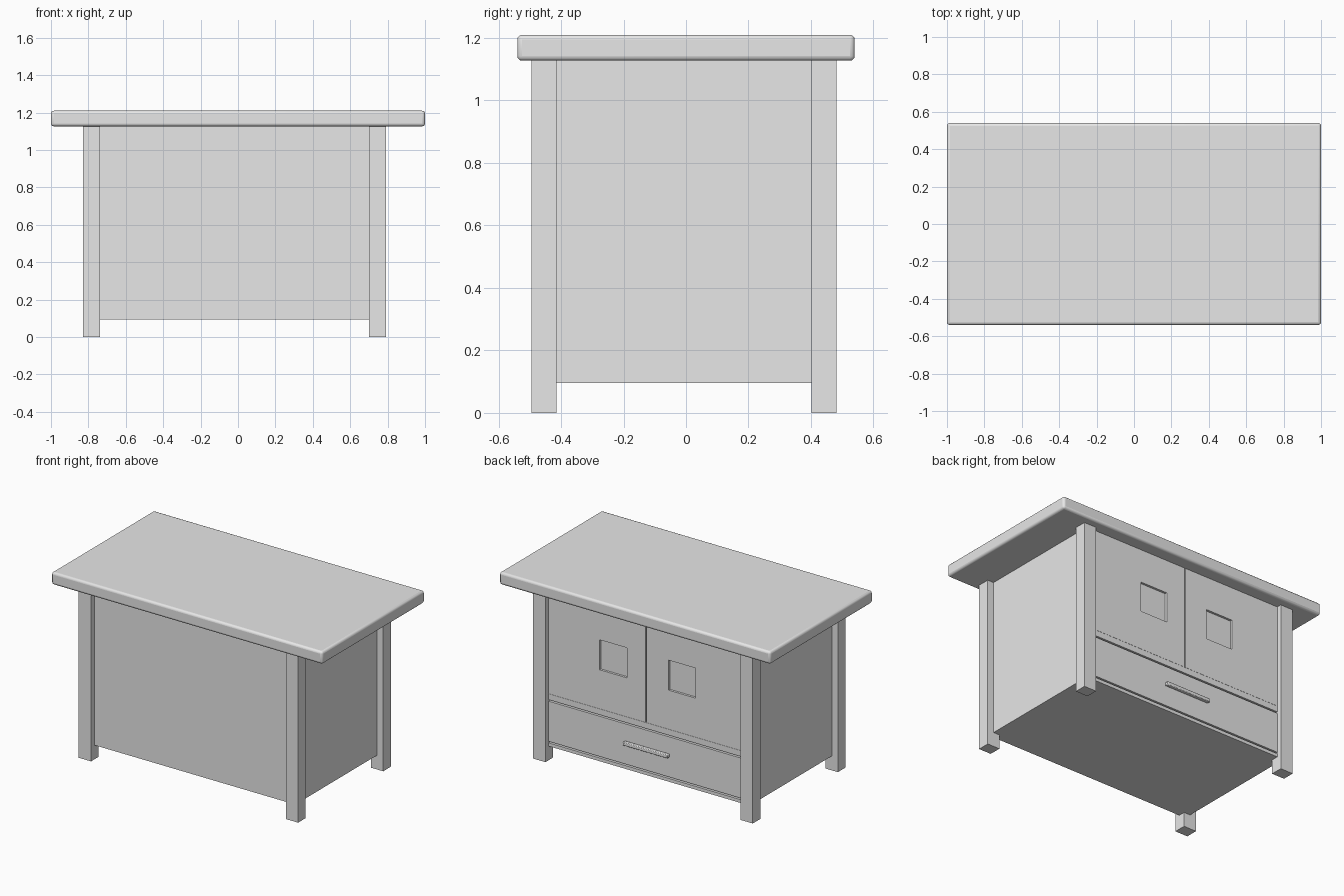
import bpy
import bmesh
from mathutils import Vector

if "Cube" in bpy.data.objects:
    bpy.data.objects.remove(bpy.data.objects["Cube"], do_unlink=True)

grey = bpy.data.materials.new("plain grey")
grey.use_nodes = True
grey.diffuse_color = (0.8, 0.8, 0.8, 1)
grey.node_tree.nodes["Principled BSDF"].inputs["Base Color"].default_value = (0.8, 0.8, 0.8, 1)


def box_mesh(lo, hi):
    lo, hi = Vector(lo), Vector(hi)
    bm = bmesh.new()
    bmesh.ops.create_cube(bm, size=1)
    for v in bm.verts:
        v.co = (lo + hi) / 2 + v.co * (hi - lo)
    return bm


def finish(name, bm):
    mesh = bpy.data.meshes.new(name)
    bm.to_mesh(mesh)
    bm.free()
    mesh.materials.append(grey)
    obj = bpy.data.objects.new(name, mesh)
    bpy.context.collection.objects.link(obj)
    return obj


def box(name, lo, hi):
    return finish(name, box_mesh(lo, hi))


def soften(obj, width, segments):
    mod = obj.modifiers.new("rounded edges", "BEVEL")
    mod.width = width
    mod.segments = segments
    bpy.ops.object.select_all(action="DESELECT")
    obj.select_set(True)
    bpy.context.view_layer.objects.active = obj
    bpy.ops.object.shade_smooth_by_angle()


def door(name, lo, hi, centre_x, centre_z, half):
    """Door leaf with a square recess in its +y face."""
    bm = box_mesh(lo, hi)
    bm.normal_update()
    face = max(bm.faces, key=lambda f: f.calc_center_median().y)
    mid = face.calc_center_median()
    bmesh.ops.inset_region(bm, faces=[face], thickness=0.05)
    for v in face.verts:
        v.co.x = centre_x + (half if v.co.x > mid.x else -half)
        v.co.z = centre_z + (half if v.co.z > mid.z else -half)
    inner = bmesh.ops.extrude_face_region(bm, geom=[face])["geom"]
    bmesh.ops.delete(bm, geom=[face], context="FACES_ONLY")
    for v in inner:
        if isinstance(v, bmesh.types.BMVert):
            v.co.y -= 0.015
    bmesh.ops.recalc_face_normals(bm, faces=bm.faces)
    finish(name, bm)


UNDER = 1.127          # underside of the worktop
BASE = 0.095           # underside of the cabinet
INNER, OUTER = 0.43, 0.45   # carcass back and cabinet-front planes
LEFT, RIGHT = 0.745, -0.785
MID = -0.02
GAP = 0.005

# Worktop
top = box("worktop", (-1, -0.54, UNDER), (1, 0.54, 1.21))
soften(top, 0.015, 3)

# Legs
for side, x0, x1 in (("right", -0.83, -0.738), ("left", 0.70, 0.79)):
    for end, y0, y1 in (("front", -0.495, -0.415), ("back", 0.402, 0.482)):
        box(f"{end}_{side}_leg", (x0, y0, 0), (x1, y1, UNDER))

# Cabinet body and the rails around the drawer
box("cabinet_body", (RIGHT, -0.46, BASE), (LEFT, INNER, UNDER))
box("bottom_rail", (RIGHT, INNER, BASE), (LEFT, OUTER, 0.117))
box("middle_rail", (RIGHT, INNER, 0.405), (LEFT, OUTER, 0.444))

# Drawer and its bar handle
box("drawer_front", (RIGHT, INNER, 0.127), (LEFT, OUTER, 0.395))
handle = box("drawer_handle", (MID - 0.175, OUTER, 0.26), (MID + 0.155, 0.475, 0.283))
soften(handle, 0.004, 2)

# Pair of doors with square recesses
door("left_door", (MID + GAP, INNER, 0.445), (LEFT, OUTER, UNDER), 0.222, 0.805, 0.1)
door("right_door", (RIGHT, INNER, 0.445), (MID - GAP, OUTER, UNDER), -0.285, 0.805, 0.1)
